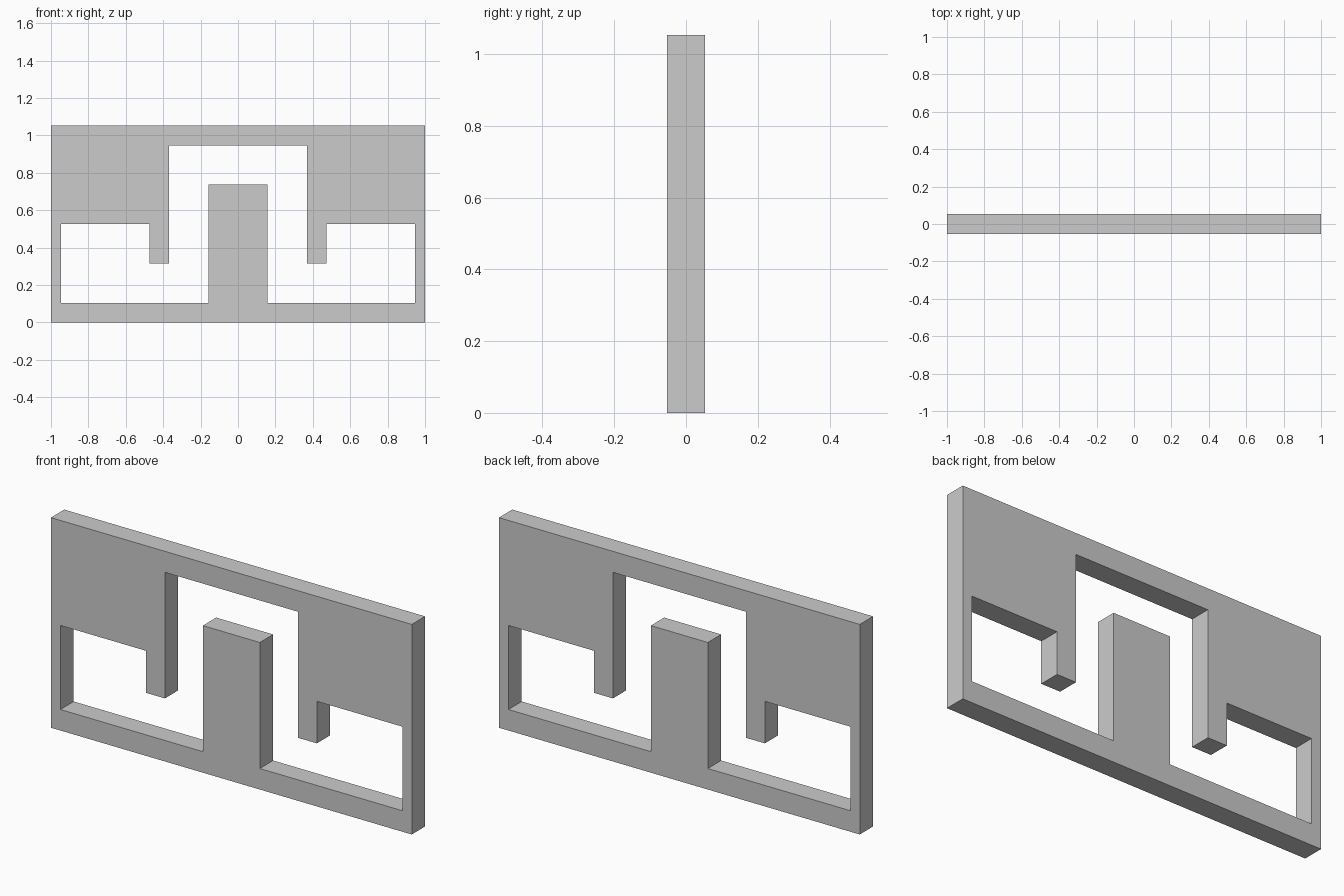
import bpy
import bmesh

if "Cube" in bpy.data.objects:
    bpy.data.objects.remove(bpy.data.objects["Cube"])

U = 1 / 19            # module: the panel is 38 x 20 modules, 2 thick

# Right half of the fretwork outline (x, z) in modules, from the base round
# the outer frame, then back along the hanging tooth and centre post
HALF = [(0, 0), (19, 0), (19, 20), (0, 20), (0, 18), (7, 18), (7, 6),
        (9, 6), (9, 10), (18, 10), (18, 2), (3, 2), (3, 14), (0, 14)]

# Extrude the half profile through the panel thickness
bm = bmesh.new()
front = bm.faces.new([bm.verts.new((x * U, -U, z * U)) for x, z in HALF])
ext = bmesh.ops.extrude_face_region(bm, geom=[front])
back = [g for g in ext["geom"] if isinstance(g, bmesh.types.BMVert)]
bmesh.ops.translate(bm, verts=back, vec=(0, 2 * U, 0))
bmesh.ops.recalc_face_normals(bm, faces=bm.faces[:])

# Open the centre seam so the mirrored halves join cleanly
seam = [f for f in bm.faces if all(abs(v.co.x) < 1e-5 for v in f.verts)]
bmesh.ops.delete(bm, geom=seam, context="FACES")

mesh = bpy.data.meshes.new("fret_panel")
bm.to_mesh(mesh)
bm.free()
panel = bpy.data.objects.new("fret_panel", mesh)
bpy.context.collection.objects.link(panel)

# Mirror to the left half
mirror = panel.modifiers.new("mirror", "MIRROR")
mirror.use_axis = (True, False, False)
mirror.use_clip = True
mirror.merge_threshold = 0.001
